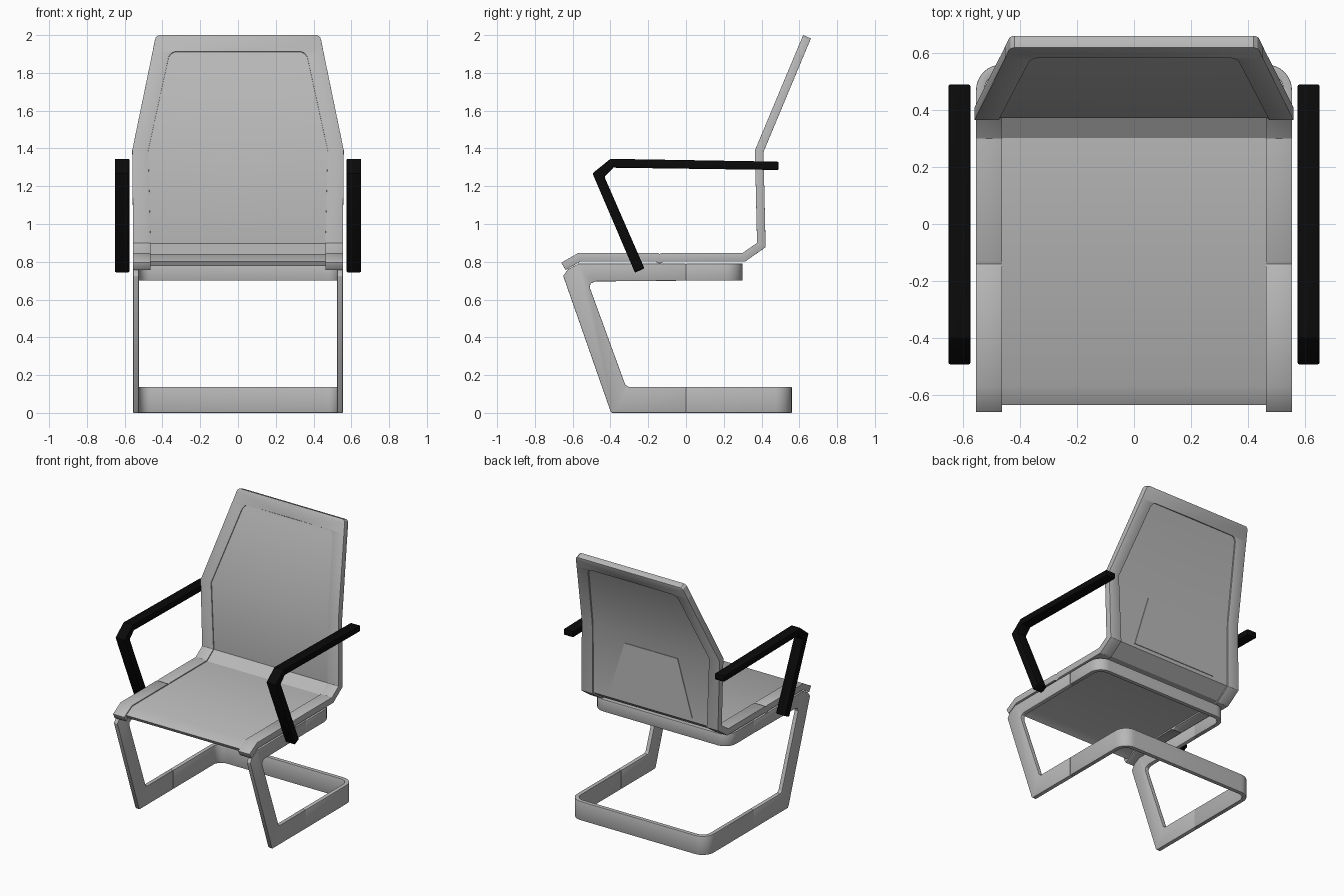
import bpy, bmesh, math

cube = bpy.data.objects.get("Cube")
if cube:
    bpy.data.objects.remove(cube, do_unlink=True)


def material(name, rgb):
    m = bpy.data.materials.new(name)
    m.use_nodes = True
    m.diffuse_color = (*rgb, 1)
    m.node_tree.nodes["Principled BSDF"].inputs["Base Color"].default_value = (*rgb, 1)
    return m


grey = material("grey", (0.48, 0.48, 0.48))
black = material("black", (0.003, 0.003, 0.003))


def finish(name, bm, mat, thickness=0, offset=-1, bevel=0):
    """Mirror the +x half, thicken, bevel and shade it."""
    me = bpy.data.meshes.new(name)
    bm.to_mesh(me)
    bm.free()
    me.materials.append(mat)
    ob = bpy.data.objects.new(name, me)
    bpy.context.collection.objects.link(ob)
    ob.modifiers.new("mirror", "MIRROR").merge_threshold = 0.0005
    if thickness:
        s = ob.modifiers.new("thickness", "SOLIDIFY")
        s.thickness, s.offset, s.use_even_offset = thickness, offset, True
    if bevel:
        b = ob.modifiers.new("bevel", "BEVEL")
        b.width, b.segments = bevel, 2
        b.limit_method, b.angle_limit = "ANGLE", math.radians(50)
    bpy.ops.object.select_all(action="DESELECT")
    ob.select_set(True)
    bpy.context.view_layer.objects.active = ob
    bpy.ops.object.convert(target="MESH")
    bpy.ops.object.shade_smooth_by_angle(angle=math.radians(30))
    return ob


def sheet(name, rows, mat, **kw):
    """Loft a strip through pairs of points."""
    bm = bmesh.new()
    pairs = [[bm.verts.new(p) for p in row] for row in rows]
    for (a, b), (c, d) in zip(pairs, pairs[1:]):
        bm.faces.new((a, b, d, c))
    return finish(name, bm, mat, **kw)


def plate(name, profile, x0, x1, mat, bevel):
    """Extrude a side (y, z) profile from x0 to x1."""
    bm = bmesh.new()
    face = bm.faces.new([bm.verts.new((x0, y, z)) for y, z in profile])
    ext = bmesh.ops.extrude_face_region(bm, geom=[face])["geom"]
    bmesh.ops.translate(bm, vec=(x1 - x0, 0, 0),
                        verts=[v for v in ext if isinstance(v, bmesh.types.BMVert)])
    bmesh.ops.recalc_face_normals(bm, faces=bm.faces)
    return finish(name, bm, mat, bevel=bevel)


def lean(z):
    """Depth of the leaning upper back at height z."""
    return 0.365 + 0.255 * (z - 1.39) / 0.61


# Seat and back stations: y, z, inner and outer half width of the border
IN, OUT = 0.463, 0.555
seat = [(-0.57, 0.847, IN, OUT), (-0.15, 0.847, IN, OUT), (-0.14, 0.841, IN, OUT),
        (-0.13, 0.847, IN, OUT), (0.30, 0.847, IN, OUT), (0.376, 0.90, IN, OUT),
        (0.365, 1.39, 0.475, 0.56)]
upper = [(lean(z), z, i, o) for z, i, o in
         [(1.885, 0.367, 0.458), (1.905, 0.352, 0.454), (1.912, 0.335, 0.453)]]
top = [(lean(z), z, 0, o) for z, o in
       [(1.914, 0.452), (1.975, 0.44), (1.99, 0.434), (2.0, 0.42)]]

# Border frame running along the seat sides and around the back
border = [(-0.66, 0.795, IN, OUT)] + seat + upper + top
sheet("seat_and_back_frame", [((i, y, z), (o, y, z)) for y, z, i, o in border],
      grey, thickness=0.045, bevel=0.008)

# Recessed panel inside the frame
inner = [(-0.64, 0.807, IN, OUT)] + [s for s in seat if not -0.2 < s[0] < -0.1] + upper
sheet("seat_and_back_panel", [((0, y, z), (i + 0.002, y, z)) for y, z, i, o in inner],
      grey, thickness=0.028, offset=-1.5)

# Thin tapered plate on the rear of the back
sheet("rear_plate", [((0, 0.411, 0.91), (0.34, 0.411, 0.91)),
                     ((0, 0.402, 1.31), (0.215, 0.402, 1.31))],
      grey, thickness=0.009, offset=0)

# Cantilever legs: flat side plates
leg = [(0, 0.79), (-0.57, 0.79), (-0.625, 0.76), (-0.65, 0.725), (-0.40, 0.01),
       (-0.39, 0), (0, 0), (0, 0.138), (-0.305, 0.138), (-0.322, 0.15),
       (-0.51, 0.665), (-0.505, 0.685), (-0.48, 0.696), (0, 0.70)]
plate("side_legs", leg, OUT - 0.03, OUT, grey, 0.003)


# U-shaped bands joining both sides under the seat and on the floor
def band(name, back, z0, z1, r=0.09):
    path = [(OUT, 0)]
    for k in range(9):
        a = k * math.pi / 16
        path.append((OUT - r + r * math.cos(a), back - r + r * math.sin(a)))
    path.append((0, back))
    sheet(name, [((x, y, z1), (x, y, z0)) for x, y in path], grey,
          thickness=0.03, bevel=0.003)


band("floor_band", 0.56, 0, 0.138)
band("seat_support_band", 0.30, 0.70, 0.79)

# Armrests
arm = [(-0.27, 0.742), (-0.22, 0.765), (-0.432, 1.25), (-0.385, 1.298),
       (0.49, 1.286), (0.49, 1.33), (-0.40, 1.345), (-0.495, 1.268)]
plate("armrests", arm, 0.575, 0.652, black, 0.006)
